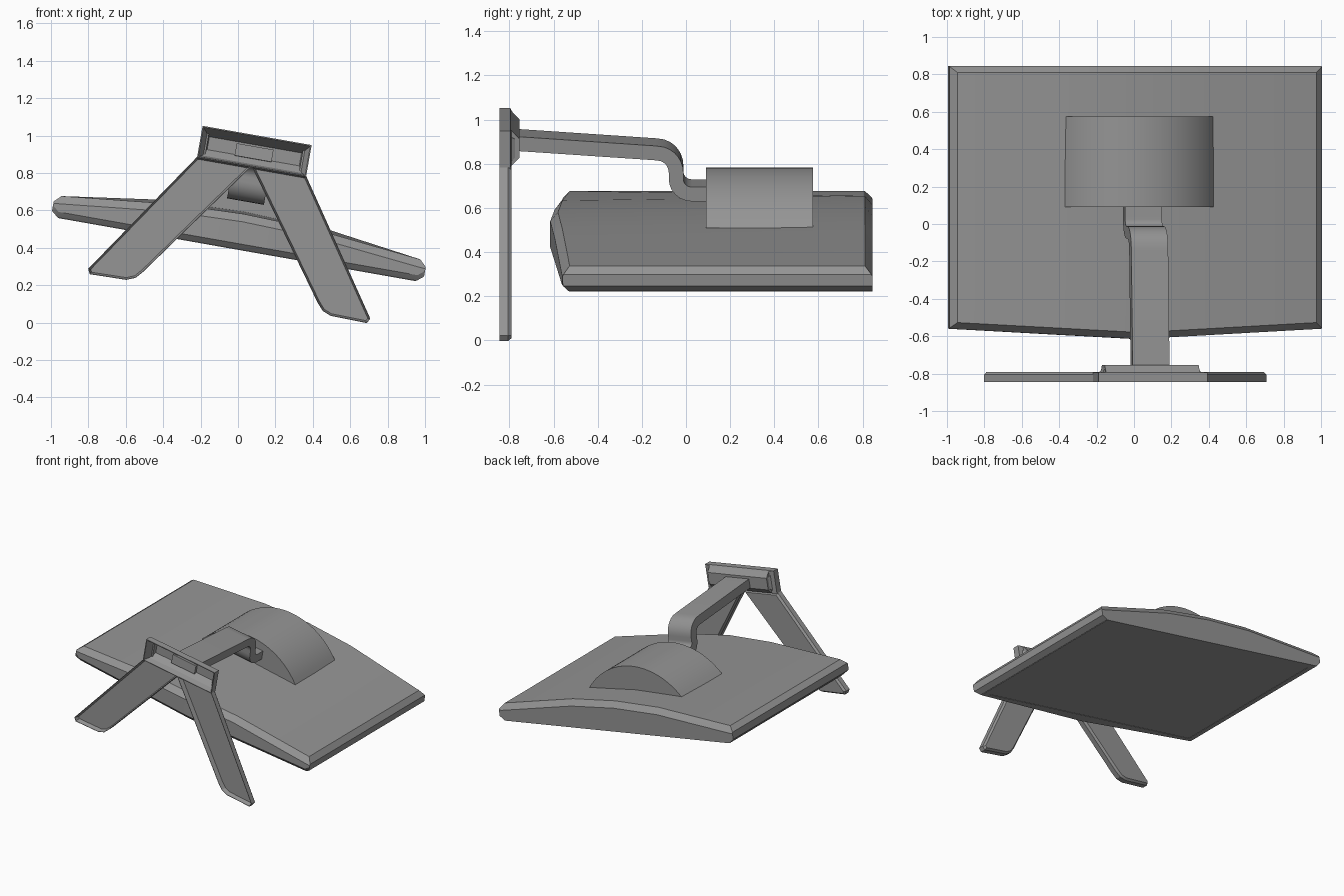
import bpy, bmesh, math
from mathutils import Vector, Matrix

if "Cube" in bpy.data.objects:
    bpy.data.objects.remove(bpy.data.objects["Cube"])

TILT = Matrix.Rotation(math.radians(10), 4, 'Y')
PLACE = TILT @ Matrix.Translation((-0.073, 0, -0.003))   # whole monitor rolled 10 degrees

# Dark grey plastic
plastic = bpy.data.materials.new("dark_grey_plastic")
plastic.diffuse_color = (0.3, 0.3, 0.3, 1)
plastic.use_nodes = True
plastic.node_tree.nodes["Principled BSDF"].inputs["Base Color"].default_value = plastic.diffuse_color


def loft(name, rings, smooth=25):
    """Skin closed rings of equal length, capping both ends."""
    bm = bmesh.new()
    rows = [[bm.verts.new(p) for p in r] for r in rings]
    for a, b in zip(rows, rows[1:]):
        n = len(a)
        for i in range(n):
            bm.faces.new((a[i], a[(i + 1) % n], b[(i + 1) % n], b[i]))
    bm.faces.new(rows[0])
    bm.faces.new(rows[-1])
    bmesh.ops.recalc_face_normals(bm, faces=bm.faces)
    me = bpy.data.meshes.new(name)
    bm.to_mesh(me)
    bm.free()
    me.materials.append(plastic)
    ob = bpy.data.objects.new(name, me)
    bpy.context.collection.objects.link(ob)
    ob.matrix_world = PLACE
    bpy.ops.object.select_all(action='DESELECT')
    ob.select_set(True)
    bpy.context.view_layer.objects.active = ob
    bpy.ops.object.shade_smooth_by_angle(angle=math.radians(smooth))
    return ob


def inset(pts, d):
    """Mitred inward offset of a clockwise polygon."""
    out = []
    n = len(pts)
    for i in range(n):
        p, q, r = (Vector(pts[(i + k) % n]) for k in (-1, 0, 1))
        e1, e2 = (q - p).normalized(), (r - q).normalized()
        n1, n2 = Vector((e1.y, -e1.x)), Vector((e2.y, -e2.x))
        out.append(q + (n1 + n2) * d / (1 + n1.dot(n2)))
    return out


def tray(name, pts, levels):
    """Hollow dish: levels are (y, inset) from recess floor round to the back."""
    return loft(name, [[(p[0], y, p[1]) for p in inset(pts, d)] for y, d in levels])


# Display housing: cross-sections along the width, with a faceted bulging back
HW, HM = 0.974, 1.01


def section(u, w_front, bulge, y_in=0.035, drop=0.042, w_edge=0.505):
    yb = -0.56 - 0.055 * (1 - abs(u) / HM)
    wb, wt = w_edge + 0.75 * bulge, w_edge + bulge
    return [(u, yb + y_in * 0.8, w_front), (u, yb, w_front + 0.03), (u, yb, wb - drop),
            (u, yb + y_in, wb), (u, 0.845 - y_in, wt), (u, 0.845, wt - drop),
            (u, 0.845, w_front)]


end = dict(w_front=0.418, bulge=0, y_in=0.004, drop=0.01, w_edge=0.47)
cols = [section(-HM, **end)]
cols += [section(u, 0.389, k) for u, k in
         ((-HW, 0), (-0.37, 0.084), (0, 0.1), (0.37, 0.084), (HW, 0))]
cols += [section(HM, **end)]
loft("display_housing", cols)

# Raised bezel rim around the recessed screen
outer = [(-0.972, 0.845), (0.972, 0.845), (0.972, -0.53), (0, -0.583), (-0.972, -0.53)]
inner = [(-0.93, 0.80), (0.93, 0.80), (0.93, -0.50), (0, -0.50), (-0.93, -0.50)]
loft("screen_bezel", [[(x, y, w) for x, y in ring] for ring, w in
                      ((outer, 0.395), (outer, 0.386), (inner, 0.386), (inner, 0.3885))])

# Arched hinge cover on the back
S, C = 0.20, 0.403
R = (C * C + S * S) / (2 * S)
half = math.asin(C / R)
arc = [(R * math.sin(a), 0.577 + S - R + R * math.cos(a))
       for a in (-half + 2 * half * i / 24 for i in range(25))]
loft("hinge_cover", [[(u, y, w) for u, w in arc] for y in (0.09, 0.575)])

# Swan-neck arm: flat bar swept along an S path in the y-w plane
path = [(-0.785, 0.913), (-0.14, 0.869)]
path += [(-0.135 + 0.09 * math.sin(a), 0.779 + 0.09 * math.cos(a))
         for a in (math.radians(d) for d in range(18, 91, 12))]
path += [(0.025 - 0.07 * math.cos(a), 0.75 - 0.07 * math.sin(a))
         for a in (math.radians(d) for d in range(0, 91, 15))]
path += [(0.20, 0.68)]
rings = []
for i, p in enumerate(path):
    a, b = Vector(path[max(i - 1, 0)]), Vector(path[min(i + 1, len(path) - 1)])
    t = (b - a).normalized()
    n = Vector((-t.y, t.x)) * 0.033
    p = Vector(p)
    rings.append([(s * 0.1, *(p + n * k)) for s, k in ((-1, 1), (1, 1), (1, -1), (-1, -1))])
loft("support_arm", rings)

# Stand header: hollow stepped block holding the arm (y, half width, bottom, top)
steps = [(-0.765, 0.25, 0.885, 0.955), (-0.80, 0.27, 0.85, 0.975),
         (-0.845, 0.29, 0.84, 1.0), (-0.845, 0.296, 0.836, 1.006),
         (-0.795, 0.296, 0.836, 1.006), (-0.79, 0.255, 0.838, 1.0),
         (-0.755, 0.255, 0.875, 0.962)]
loft("stand_header", [[(-h, y, b), (h, y, b), (h, y, t), (-h, y, t)] for y, h, b, t in steps])

# Two splayed hollow legs
leg = [(0, 0.838), (0.296, 0.838), (0.766, 0.147), (0.752, 0.12),
       (0.555, 0.124), (0.508, 0.143), (0.474, 0.181)]
levels = [(-0.812, 0.012), (-0.845, 0.003), (-0.845, 0), (-0.805, 0), (-0.79, 0.012)]
tray("right_leg", leg, levels)
tray("left_leg", [(-x, w) for x, w in reversed(leg)], levels)
